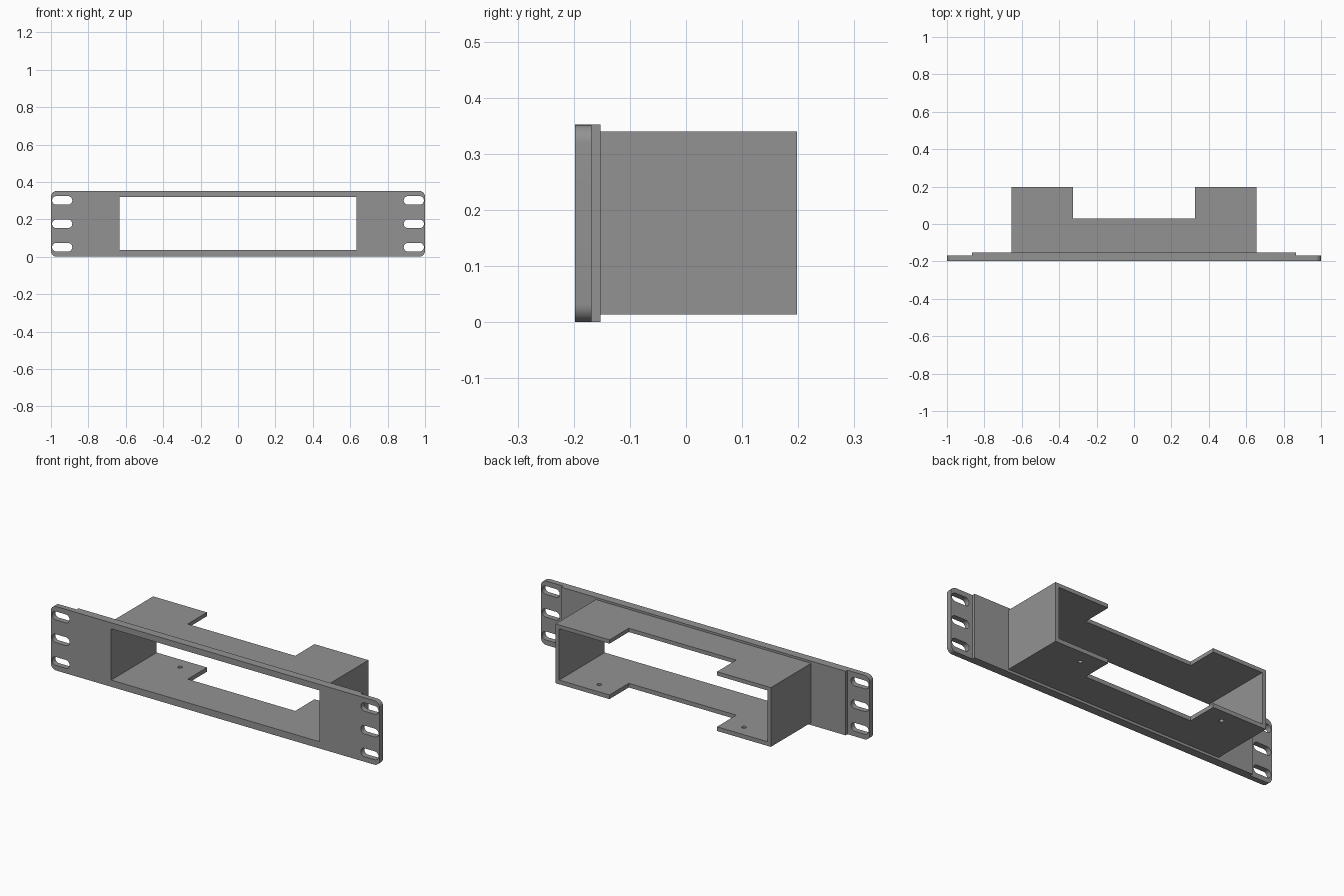
import bpy, bmesh, math

if "Cube" in bpy.data.objects:
    bpy.data.objects.remove(bpy.data.objects["Cube"])

grey = bpy.data.materials.new("mid grey")
grey.diffuse_color = (0.29, 0.29, 0.29, 1)
grey.use_nodes = True
grey.node_tree.nodes["Principled BSDF"].inputs["Base Color"].default_value = grey.diffuse_color

HEIGHT, FRONT, BACK = 0.352, -0.198, 0.198
MID = HEIGHT / 2


def prism(name, cx, cz, w, h, y0, y1, r=0.0, seg=8):
    """Rectangle in the xz plane, with optional round corners, extruded along y."""
    pts = []
    for i, (sx, sz) in enumerate([(1, 1), (-1, 1), (-1, -1), (1, -1)]):
        px, pz = cx + sx * (w / 2 - r), cz + sz * (h / 2 - r)
        for k in range(seg + 1 if r else 1):
            a = math.pi / 2 * (i + k / seg)
            p = (px + r * math.cos(a), y0, pz + r * math.sin(a))
            if not pts or math.dist(p, pts[-1]) > 1e-5:
                pts.append(p)
    if math.dist(pts[0], pts[-1]) < 1e-5:
        pts.pop()
    bm = bmesh.new()
    face = bm.faces.new([bm.verts.new(p) for p in pts])
    ext = bmesh.ops.extrude_face_region(bm, geom=[face])["geom"]
    bmesh.ops.translate(bm, vec=(0, y1 - y0, 0),
                        verts=[v for v in ext if isinstance(v, bmesh.types.BMVert)])
    bmesh.ops.recalc_face_normals(bm, faces=bm.faces)
    mesh = bpy.data.meshes.new(name)
    bm.to_mesh(mesh)
    bm.free()
    mesh.materials.append(grey)
    ob = bpy.data.objects.new(name, mesh)
    bpy.context.collection.objects.link(ob)
    return ob


def combine(target, tool, operation="DIFFERENCE"):
    """Apply a boolean and discard the tool object."""
    mod = target.modifiers.new("bool", "BOOLEAN")
    mod.operation, mod.solver, mod.object = operation, "EXACT", tool
    bpy.context.view_layer.objects.active = target
    bpy.ops.object.modifier_apply(modifier=mod.name)
    bpy.data.objects.remove(tool)


# Face plate with rounded corners, thinned at both ears
bracket = prism("rack_bracket", 0, MID, 2.0, HEIGHT, FRONT, -0.152, 0.032)
for s in (-1, 1):
    combine(bracket, prism("ear_step", s * 1.015, MID, 0.3, 0.6, -0.168, 0.0))

# Box sleeve behind the plate, opened right through
combine(bracket, prism("sleeve", 0, MID + 0.001, 1.31, 0.326, -0.175, BACK), "UNION")
combine(bracket, prism("opening", 0, MID + 0.002, 1.266, 0.282, -0.4, 0.4))

# Rear notch through roof and floor
combine(bracket, prism("rear_notch", 0, MID, 0.654, 0.8, 0.03, 0.4))

for s in (-1, 1):
    # Three mounting slots per ear
    for dz in (-0.125, 0, 0.125):
        combine(bracket, prism("slot", s * 0.94, MID + dz, 0.108, 0.046, -0.3, 0.0, 0.0229))
    # Screw hole in each floor tab
    bpy.ops.mesh.primitive_cylinder_add(vertices=24, radius=0.012, depth=0.1,
                                        location=(s * 0.44, 0.125, 0.025))
    hole = bpy.context.object
    hole.data.materials.append(grey)
    combine(bracket, hole)

bpy.ops.object.select_all(action="DESELECT")
bracket.select_set(True)
bpy.context.view_layer.objects.active = bracket
bpy.ops.object.shade_smooth_by_angle(angle=math.radians(30))
